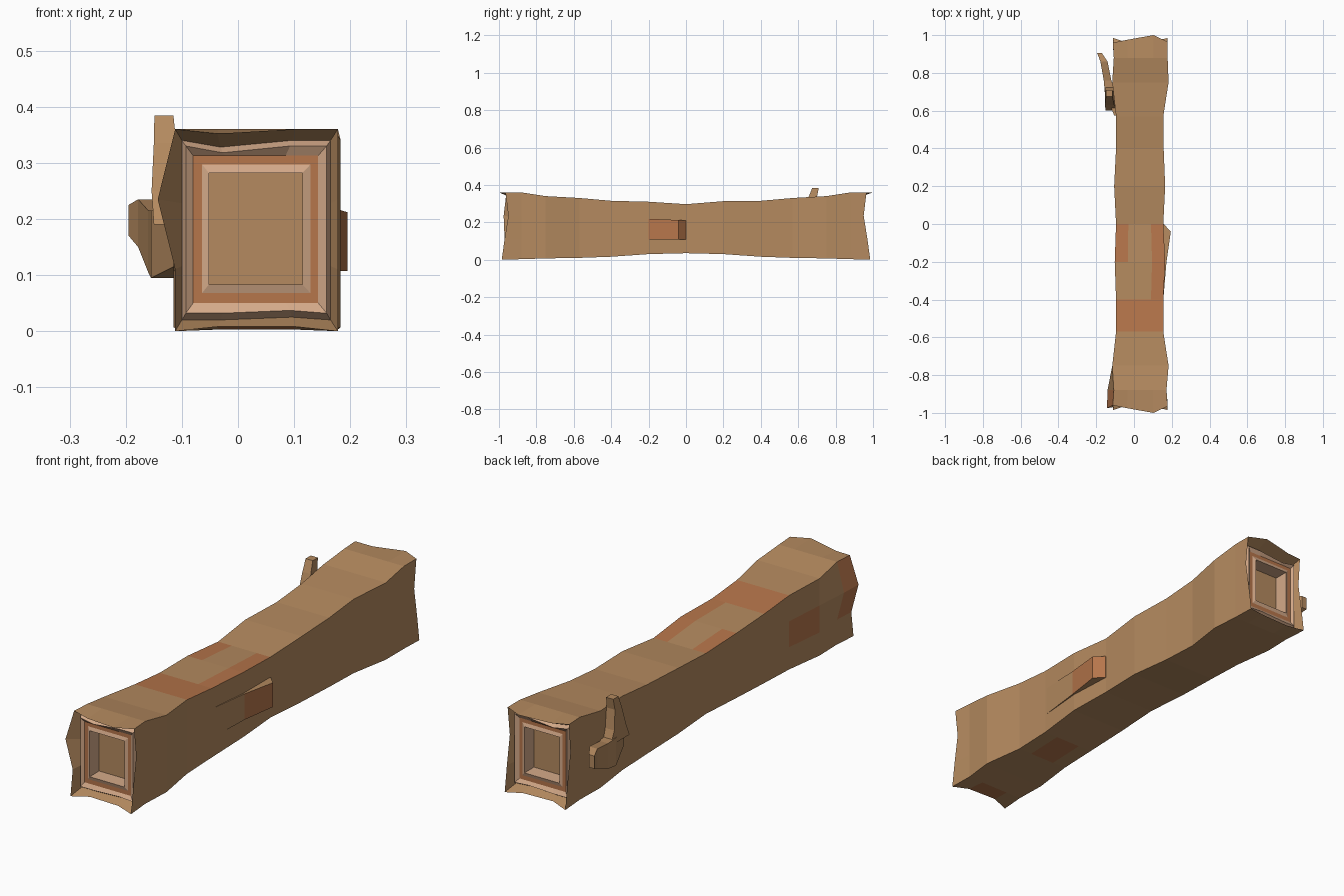
import bpy

if "Cube" in bpy.data.objects:
    bpy.data.objects.remove(bpy.data.objects["Cube"])


def material(name, rgb):
    m = bpy.data.materials.new(name)
    m.diffuse_color = (*rgb, 1)
    m.use_nodes = True
    m.node_tree.nodes["Principled BSDF"].inputs["Base Color"].default_value = m.diffuse_color
    return m


BARK = material("bark", (0.46, 0.255, 0.115))
ORANGE = material("warm_wood", (0.47, 0.18, 0.07))
LIGHT = material("pale_wood", (0.66, 0.40, 0.25))


def ring(x0, x1, z0, z1, y):
    """Boxy twelve-point cross-section across the log."""
    w, h = x1 - x0, z1 - z0
    xa, xb = x0 + 0.26 * w, x0 + 0.74 * w
    za, zb = z0 + 0.3 * h, z0 + 0.65 * h
    pts = [(x0, z0), (xa, z0), (xb, z0), (x1, z0), (x1, za), (x1, zb),
           (x1, z1), (xb, z1), (xa, z1), (x0, z1), (x0, zb), (x0, za)]
    return [[x, y, z] for x, z in pts]


def loft(name, rings, mat_of=None, cap_start=False, cap_end=False, flip=False):
    """Skin a list of rings; mat_of(segment, side) picks the material."""
    n = len(rings[0])
    verts = [p for r in rings for p in r]
    faces, mats = [], []
    for i in range(len(rings) - 1):
        for k in range(n):
            a, b = i * n + k, i * n + (k + 1) % n
            faces.append((a, b, b + n, a + n))
            mats.append(mat_of(i, k) if mat_of else 0)
    if cap_start:
        faces.append(tuple(reversed(range(n))))
        mats.append(0)
    if cap_end:
        faces.append(tuple(range(len(verts) - n, len(verts))))
        mats.append(0)
    if flip:
        faces = [tuple(reversed(f)) for f in faces]
    me = bpy.data.meshes.new(name)
    me.from_pydata(verts, [], faces)
    for m in (BARK, ORANGE, LIGHT):
        me.materials.append(m)
    for p, m in zip(me.polygons, mats):
        p.material_index = m
    ob = bpy.data.objects.new(name, me)
    bpy.context.collection.objects.link(ob)
    return ob


# Log bark: y, left, right, bottom, top
sections = [
    (-0.98, -0.112, 0.178, 0.003, 0.36), (-0.88, -0.107, 0.172, 0.003, 0.36),
    (-0.75, -0.115, 0.183, 0.007, 0.34), (-0.57, -0.095, 0.155, 0.010, 0.33),
    (-0.40, -0.095, 0.155, 0.016, 0.315), (-0.20, -0.102, 0.165, 0.03, 0.31),
    (0.00, -0.095, 0.155, 0.035, 0.297), (0.20, -0.105, 0.165, 0.03, 0.313),
    (0.40, -0.095, 0.157, 0.016, 0.315), (0.57, -0.095, 0.155, 0.010, 0.33),
    (0.75, -0.115, 0.183, 0.007, 0.34), (0.88, -0.107, 0.178, 0.003, 0.36),
    (0.98, -0.112, 0.178, 0.003, 0.36)]
rings = [ring(x0, x1, z0, z1, y) for y, x0, x1, z0, z1 in sections]

# Ragged ends
reach = [0.985, 0.96, 0.965, 0.985, 0.97, 0.95, 0.965, 1.0, 0.975, 0.96, 0.95, 0.97]
for s, r in ((-1, rings[0]), (1, rings[-1])):
    for p, d in zip(r, reach):
        p[1] = s * d
    r[0][2] = r[3][2] = 0.0
    r[1][2] = r[2][2] = 0.008
    r[8][2] = 0.352
# Bark flap peeling from the left of the front end
rings[0][10][0], rings[0][10][1] = -0.143, -0.975
rings[1][10][0] = -0.14

patches = {(3, 6), (3, 7), (3, 8), (4, 6), (5, 6), (5, 8), (2, 10),
           (0, 9), (0, 10), (3, 1), (0, 1)}
loft("log_bark", rings, lambda i, k: int((i, k) in patches), flip=True)

# Cut ends: bark lip, wood rings and a shallow hollow
steps = [(-0.100, 0.165, 0.020, 0.340, 0.925), (-0.093, 0.158, 0.032, 0.330, 0.945),
         (-0.080, 0.143, 0.050, 0.313, 0.935), (-0.064, 0.129, 0.068, 0.297, 0.935),
         (-0.052, 0.115, 0.083, 0.282, 0.94), (-0.052, 0.115, 0.083, 0.282, 0.875)]
# Order of bands from the rim inward
bands = [0, 2, 2, 1, 2, 2]
for s, name, outer in ((-1, "front_cut_end", rings[0]), (1, "back_cut_end", rings[-1])):
    inner = [ring(x0, x1, z0, z1, s * y) for x0, x1, z0, z1, y in steps]
    for r in inner[:2]:
        r[8][2] -= 0.012
        r[2][2] += 0.005
    loft(name, [outer] + inner, lambda i, k: bands[i], cap_end=True, flip=s > 0)


def box_ring(x0, x1, z0, z1, y):
    return [(x0, y, z0), (x1, y, z0), (x1, y, z1), (x0, y, z1)]


# Wedge-shaped knot on the right side
loft("right_knot", [box_ring(0.12, 0.156, 0.10, 0.226, -0.39),
                    box_ring(0.12, 0.172, 0.107, 0.219, -0.20),
                    box_ring(0.12, 0.195, 0.107, 0.212, -0.04),
                    box_ring(0.12, 0.157, 0.107, 0.21, 0.0)],
     lambda i, k: int(i > 0 and k == 1), cap_start=True, cap_end=True, flip=True)

# Broken branch on the left: arm and upright sprig
loft("branch_arm", [box_ring(-0.105, -0.07, 0.12, 0.22, 0.575),
                    box_ring(-0.155, -0.095, 0.095, 0.215, 0.70),
                    box_ring(-0.16, -0.12, 0.105, 0.215, 0.76),
                    box_ring(-0.178, -0.14, 0.15, 0.235, 0.86),
                    box_ring(-0.195, -0.17, 0.17, 0.225, 0.905)],
     cap_start=True, cap_end=True, flip=True)
sprig = [(0.19, -0.15, -0.085, 0.60, 0.73), (0.25, -0.154, -0.105, 0.63, 0.71),
         (0.335, -0.15, -0.11, 0.655, 0.70), (0.384, -0.149, -0.115, 0.675, 0.71)]
loft("branch_sprig", [[(x0, y0, z), (x1, y0, z), (x1, y1, z), (x0, y1, z)]
                      for z, x0, x1, y0, y1 in sprig],
     cap_start=True, cap_end=True)
